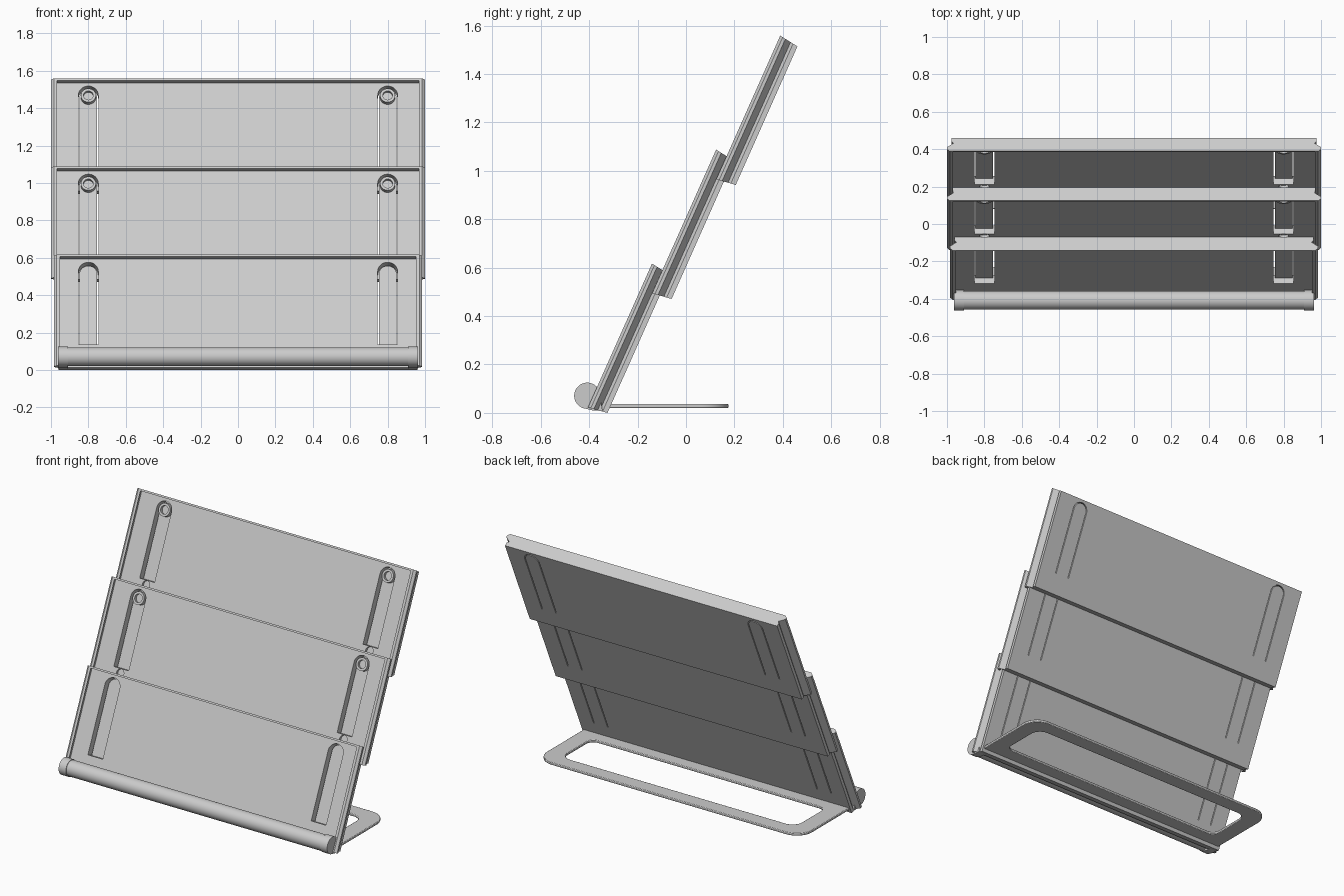
import bpy, bmesh, math

if "Cube" in bpy.data.objects:
    bpy.data.objects.remove(bpy.data.objects["Cube"])

grey = bpy.data.materials.new("plain_grey")
grey.use_nodes = True
colour = (0.6, 0.6, 0.6, 1)
grey.diffuse_color = colour
grey.node_tree.nodes["Principled BSDF"].inputs["Base Color"].default_value = colour

TILT = math.radians(-24)
THICK, LENGTH, RECESS, SLOT = 0.083, 0.65, 0.033, 0.066


def prism(name, pts, a, b, axis):
    """Extrude a 2D outline along x, y or z from a to b."""
    place = {"x": lambda p, t: (t, p[0], p[1]),
             "y": lambda p, t: (p[0], t, p[1]),
             "z": lambda p, t: (p[0], p[1], t)}[axis]
    bm = bmesh.new()
    low = [bm.verts.new(place(p, a)) for p in pts]
    high = [bm.verts.new(place(p, b)) for p in pts]
    bm.faces.new(low)
    bm.faces.new(high)
    for i in range(len(pts)):
        j = (i + 1) % len(pts)
        bm.faces.new((low[i], low[j], high[j], high[i]))
    bmesh.ops.recalc_face_normals(bm, faces=bm.faces)
    mesh = bpy.data.meshes.new(name)
    bm.to_mesh(mesh)
    bm.free()
    mesh.materials.append(grey)
    obj = bpy.data.objects.new(name, mesh)
    bpy.context.collection.objects.link(obj)
    return obj


def arc(cx, cy, r, start, end, n=16):
    angles = [math.radians(start + (end - start) * i / n) for i in range(n + 1)]
    return [(cx + r * math.cos(t), cy + r * math.sin(t)) for t in angles]


def circle(cx, cy, r, n=32):
    return arc(cx, cy, r, 0, 360, n)[:-1]


def mirrored(half):
    return half + [(-x, y) for x, y in reversed(half)]


def cut(obj, cutter):
    mod = obj.modifiers.new("cut", "BOOLEAN")
    mod.operation, mod.solver, mod.object = "DIFFERENCE", "EXACT", cutter
    bpy.context.view_layer.objects.active = obj
    bpy.ops.object.modifier_apply(modifier=mod.name)
    bpy.data.objects.remove(cutter)


def smooth(obj, angle=35):
    bpy.ops.object.select_all(action="DESELECT")
    obj.select_set(True)
    bpy.context.view_layer.objects.active = obj
    bpy.ops.object.shade_smooth_by_angle(angle=math.radians(angle))


def stand(obj, y, z):
    obj.location = (0, y, z)
    obj.rotation_euler = (TILT, 0, 0)


def panel(name, w, y, z, sliding):
    # Board with grooved side edges and ends drawn in towards the back
    half = [(w - .015, 0), (w, .012), (w, .025), (w - .035, .05),
            (w - .025, .062), (w - .025, THICK)]
    board = prism(name, mirrored(half), 0, LENGTH, "z")
    for v in board.data.vertices:
        v.co.z += v.co.y * (0.14 if v.co.z < .3 else -0.14)
    # Undercut tray in the front, open at the bottom
    tray = [(w - .034, -.002), (w - .02, .012), (w - .02, RECESS)]
    cut(board, prism("tray_cutter", mirrored(tray), -.1, LENGTH - .012, "z"))
    for x in (-.8, .8):
        # Arched slot
        arch = arc(x, .567, .053, 0, 180)
        cut(board, prism("slot_cutter", arch + [(x - .053, .14), (x + .053, .14)],
                         .02, SLOT, "y"))
        # Narrow gap that frees the spring tongue
        gap = (arch + [(x - .053, .14), (x - .047, .14)]
               + arc(x, .567, .047, 180, 0) + [(x + .047, .14), (x + .053, .14)])
        cut(board, prism("gap_cutter", gap, .06, .1, "y"))
        if sliding:
            cut(board, prism("dimple_cutter", circle(x, .112, .026), .02, .05, "y"))
            # Hollow peg on the tongue tip
            peg = prism(name + "_peg", circle(x, .567, .04), .036, SLOT + .002, "y")
            cut(peg, prism("peg_cutter", circle(x, .567, .026), .02, .055, "y"))
            smooth(peg)
            stand(peg, y, z)
    smooth(board, 20)
    stand(board, y, z)


# Three overlapping panels
for i, name in enumerate(("lower_panel", "middle_panel", "upper_panel")):
    panel(name, 1 if i else .985, -.405 + .265 * i, .023 + .471 * i, i > 0)

# Round front roll with a cap at each end
roll = prism("front_roll", circle(-.408, .071, .05, 48), -.915, .915, "x")
smooth(roll)
for side, name in ((1, "left_cap"), (-1, "right_cap")):
    outline = arc(-.408, .071, .054, 20, 265, 36) + [(-.385, .01), (-.345, .008)]
    cap = prism(name, outline, side * .91, side * .962, "x")
    smooth(cap)

# Flat foot frame
def rounded(half_x, near, far, r_near, r_far):
    return mirrored(arc(half_x - r_near, near + r_near, r_near, -90, 0, 8)
                    + arc(half_x - r_far, far - r_far, r_far, 0, 90, 12))


foot = prism("foot_frame", rounded(.95, -.345, .175, .01, .11), .02, .037, "z")
cut(foot, prism("foot_cutter", rounded(.84, -.23, .08, .05, .07), 0, .1, "z"))
bevel = foot.modifiers.new("soft_edge", "BEVEL")
bevel.width, bevel.segments, bevel.limit_method = .004, 2, "ANGLE"
smooth(foot)
